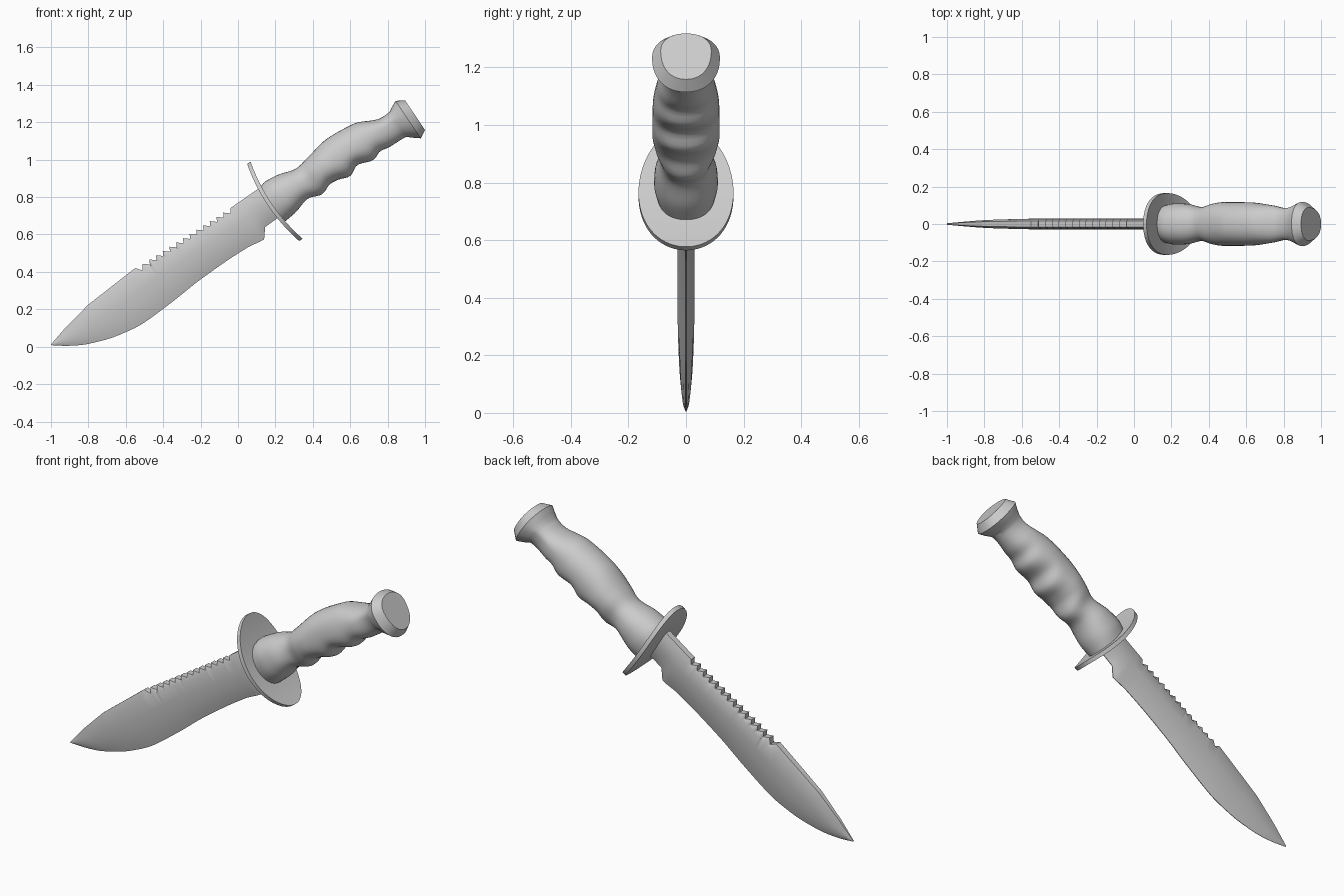
import bpy, bmesh, math

if "Cube" in bpy.data.objects:
    bpy.data.objects.remove(bpy.data.objects["Cube"])

# Knife frame: s runs along the knife towards the pommel, h across it (spine up)
ANG = math.radians(34)
C, S = math.cos(ANG), math.sin(ANG)


def curve(pts, s):
    """Smooth monotone interpolation through (s, value) points."""
    n = len(pts)
    if s <= pts[0][0]:
        return pts[0][1]
    if s >= pts[-1][0]:
        return pts[-1][1]
    d = [(pts[i + 1][1] - pts[i][1]) / (pts[i + 1][0] - pts[i][0]) for i in range(n - 1)]

    def slope(i):
        if i == 0 or i == n - 1:
            return d[min(i, n - 2)]
        a, b = d[i - 1], d[i]
        return 2 * a * b / (a + b) if a * b > 0 else 0.0
    i = next(k for k in range(n - 1) if s <= pts[k + 1][0])
    w = pts[i + 1][0] - pts[i][0]
    t = (s - pts[i][0]) / w
    return ((2*t**3 - 3*t*t + 1) * pts[i][1] + (t**3 - 2*t*t + t) * w * slope(i)
            + (3*t*t - 2*t**3) * pts[i + 1][1] + (t**3 - t*t) * w * slope(i + 1))


def linear(pts, s):
    for (a, p), (b, q) in zip(pts, pts[1:]):
        if s <= b:
            return p + (q - p) * max(0, s - a) / (b - a)
    return pts[-1][1]


def loft(name, rings, angle=35):
    """Skin closed rings of (s, y, h) points and turn them into world space."""
    bm = bmesh.new()
    vs = [[bm.verts.new((C*s - S*h, y, S*s + C*h)) for s, y, h in r] for r in rings]
    n = len(vs[0])
    for a, b in zip(vs, vs[1:]):
        for i in range(n):
            j = (i + 1) % n
            bm.faces.new((a[i], a[j], b[j], b[i]))
    bm.faces.new(vs[0])
    bm.faces.new(vs[-1])
    bmesh.ops.recalc_face_normals(bm, faces=bm.faces)
    me = bpy.data.meshes.new(name)
    bm.to_mesh(me)
    bm.free()
    ob = bpy.data.objects.new(name, me)
    bpy.context.collection.objects.link(ob)
    bpy.ops.object.select_all(action='DESELECT')
    ob.select_set(True)
    bpy.context.view_layer.objects.active = ob
    bpy.ops.object.shade_smooth_by_angle(angle=math.radians(angle))
    return ob


# Blade: cutting edge, plain spine, and spine with saw teeth
edge = [(-.823, .565), (-.76, .518), (-.655, .46), (-.486, .406), (-.342, .387),
        (-.156, .395), (.035, .41), (.218, .414), (.338, .411), (.437, .398),
        (.478, .449), (.59, .452)]
spine = [(-.823, .569), (-.704, .601), (-.537, .634), (-.221, .656), (.38, .637), (.59, .64)]
saw = spine[:4] + [(-.196, .625)]
for k in range(13):
    p, h = -.175 + .0425 * k, .653 - .0012 * k
    saw += [(p, h), (p + .03, h - .025)]
saw += spine[4:]
stations = sorted({p[0] for p in saw + edge}
                  | {-.823 + .03 * i for i in range(1, 20)} | {.41, .53})
section = [(0, .06), (.15, .4), (.4, .8), (.7, 1), (1, .95)]
thick = [(-.823, .004), (-.7, .014), (-.5, .024), (-.2, .029), (.59, .029)]
rings = []
for s in stations:
    lo, base, top = curve(edge, s), linear(spine, s), linear(saw, s)
    hi = base - min(.035, .3 * (base - lo))
    side = [(curve(thick, s) * t, lo + (hi - lo) * v) for v, t in section]
    side.append((curve(thick, s) * .55, top))
    rings.append([(s, y, h) for y, h in side] + [(s, -y, h) for y, h in reversed(side)])
loft("blade", rings)

# Guard: bowed oval plate
rings = []
for i in range(33):
    a = math.pi * (.015 + .97 * i / 32)
    h, w = .534 - .249 * math.cos(a), .165 * math.sin(a)
    s = .566 + .032 * ((h - .534) / .249) ** 2
    row = [w * math.sin(math.pi / 2 * k / 4) for k in range(-4, 5)]
    rings.append([(s - .011, y, h) for y in row] + [(s + .011, y, h) for y in reversed(row)])
loft("guard", rings)

# Handle: collar, finger grooves and flared pommel in one loft
back = [(.56, .635), (.614, .651), (.687, .643), (.795, .616), (.87, .629), (1.021, .656),
        (1.175, .643), (1.328, .586), (1.372, .587), (1.43, .619), (1.477, .593)]
belly = [(.56, .413), (.646, .421), (.755, .447), (.829, .424), (.9, .446), (.937, .442),
         (1.007, .421), (1.07, .448), (1.162, .423), (1.215, .441), (1.27, .432),
         (1.366, .429), (1.436, .377), (1.477, .401)]
width = [(.56, .098), (.64, .111), (.7, .108), (.8, .09), (.87, .108), (.94, .117),
         (1.1, .116), (1.25, .1), (1.335, .085), (1.37, .09), (1.433, .118), (1.477, .088)]
rings = []
for s in [.565 + .0165 * i for i in range(50)] + [1.4, 1.433, 1.477]:
    top, bot, w = curve(back, s), curve(belly, s), curve(width, s)
    ring = []
    for k in range(40):
        a = 2 * math.pi * k / 40
        c, n = math.cos(a), math.sin(a)
        mid = .535 - .015 * (s > 1.39)
        r = (top - mid) if n > 0 else (mid - bot)
        y = w * math.copysign(abs(c) ** .9, c)
        ring.append((s, y, mid + r * math.copysign(abs(n) ** .92, n)))
    rings.append(ring)
loft("handle", rings, 32)
